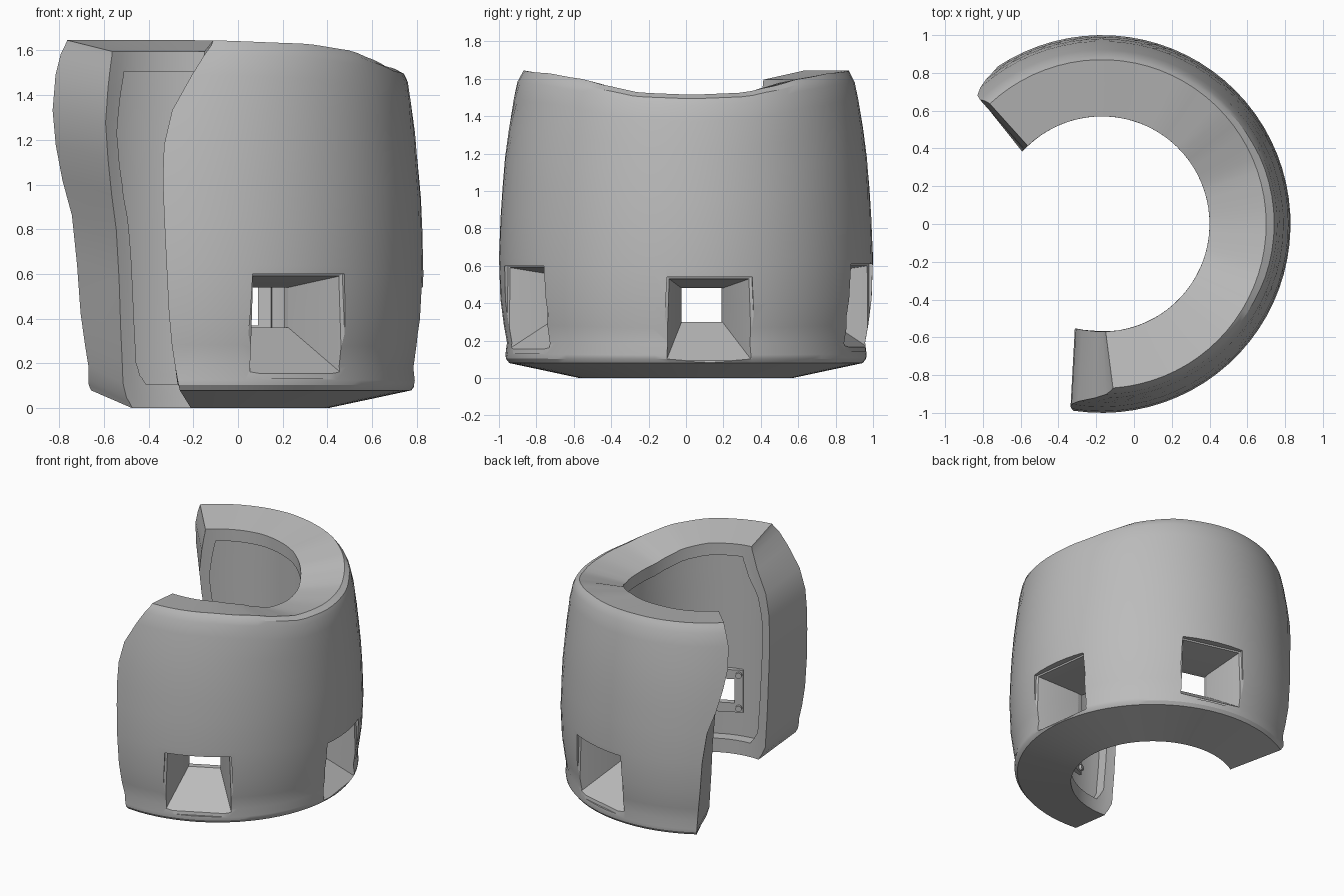
import bpy, bmesh, math
from mathutils import Matrix, Vector

if "Cube" in bpy.data.objects:
    bpy.data.objects.remove(bpy.data.objects["Cube"], do_unlink=True)

grey = bpy.data.materials.new("plain grey")
grey.use_nodes = True
grey.diffuse_color = (0.5, 0.5, 0.5, 1)
grey.node_tree.nodes["Principled BSDF"].inputs["Base Color"].default_value = (0.5, 0.5, 0.5, 1)

CX = -0.17      # centre of the ring in x
INNER = 0.57    # inner radius of the flanges
PANEL = 0.65    # radius of the recessed inner panel
SEGMENTS = 48
LEVELS = [0, .015, .03, .07, .13, .22, .36, .5, .6, .7, .8, .9, .96, .985, 1]

# Curves read by height or by angle; the ends have an outer and an inner edge
WALL = [(.08, .945), (.11, .967), (.2, .957), (.3, .977), (.45, .995), (.65, 1),
        (.9, .99), (1.15, .97), (1.4, .94), (1.55, .91), (1.645, .885)]
FRONT_OUTER = [(0, .09), (.16, .12), (.4, .14), (.8, .16), (1.1, .17), (1.3, .13), (1.5, .03), (1.64, -.06)]
FRONT_INNER = [(0, .04), (.1, .1), (.4, .12), (.8, .14), (1.1, .145), (1.3, .11), (1.5, .02), (1.64, -.02)]
BACK_OUTER = [(0, 121), (.5, 123), (.75, 124), (1, 129), (1.28, 134), (1.5, 134.5), (1.64, 133)]
BACK_INNER = [(0, 122), (.08, 127), (.5, 129), (.75, 130), (1, 134), (1.28, 138), (1.5, 136), (1.64, 133.5)]
TOP = [(0, 1.515), (18, 1.525), (30, 1.56), (42, 1.6), (60, 1.63), (90, 1.645)]


def curve(points, x):
    if x <= points[0][0]:
        return points[0][1]
    for (a, p), (b, q) in zip(points, points[1:]):
        if x <= b:
            t = (x - a) / (b - a)
            t = t * t * (3 - 2 * t) * 0.4 + t * 0.6
            return p + (q - p) * t
    return points[-1][1]


def finish(obj):
    obj.data.materials.clear()
    obj.data.materials.append(grey)
    bpy.ops.object.select_all(action='DESELECT')
    obj.select_set(True)
    bpy.context.view_layer.objects.active = obj
    bpy.ops.object.shade_smooth_by_angle(angle=math.radians(30))


def from_bmesh(bm, name):
    bmesh.ops.recalc_face_normals(bm, faces=bm.faces)
    mesh = bpy.data.meshes.new(name)
    bm.to_mesh(mesh)
    bm.free()
    obj = bpy.data.objects.new(name, mesh)
    bpy.context.collection.objects.link(obj)
    return obj


def subtract(obj, cutter):
    cutter.hide_render = True
    mod = obj.modifiers.new("cut", 'BOOLEAN')
    mod.operation = 'DIFFERENCE'
    mod.solver = 'EXACT'
    mod.object = cutter
    bpy.context.view_layer.objects.active = obj
    bpy.ops.object.modifier_apply(modifier=mod.name)
    bpy.data.objects.remove(cutter, do_unlink=True)


def span_point(s, r, front, back, z):
    """Point at share s of the way round, between the front and back ends."""
    ang = front + (back - front) * s
    a = math.radians(ang)
    return Vector((CX + r * math.cos(a), r * math.sin(a), z)), curve(TOP, abs(ang - 2))


def shell_point(s, lev, outer):
    z_nom = lev * 1.645
    r = curve(WALL, z_nom) if outer else INNER
    front = -90 - math.degrees(math.asin(curve(FRONT_OUTER if outer else FRONT_INNER, z_nom) / r))
    back = curve(BACK_OUTER if outer else BACK_INNER, z_nom)
    top = span_point(s, r, front, back, 0)[1]
    if outer:
        z = 0.08 + (top - 0.08) * lev
        r = 0.87 if lev == 1 else curve(WALL, z) - (0.008 if lev == .985 else 0)
    else:
        z = (top - 0.05) * lev
    return span_point(s, r, front, back, z)[0]


def recess_point(s, lev, outer):
    wall, z_nom = 0.07, lev * 1.645
    r = PANEL if outer else 0.45
    front = -90 - math.degrees(math.asin((curve(FRONT_INNER, z_nom) - wall) / r))
    back = curve(BACK_INNER, z_nom) - math.degrees(wall / r)
    top = span_point(s, r, front, back, 0)[1] - 0.14
    return span_point(s, r, front, back, 0.105 + (top - 0.105) * lev)[0]


def sweep(name, point):
    bm = bmesh.new()
    grid = [[[bm.verts.new(point(i / SEGMENTS, lev, outer)) for lev in LEVELS]
             for outer in (True, False)] for i in range(SEGMENTS + 1)]
    n = len(LEVELS)
    for a, b in zip(grid, grid[1:]):
        for side in (0, 1):
            for k in range(n - 1):
                bm.faces.new((a[side][k], b[side][k], b[side][k + 1], a[side][k + 1]))
        for k in (0, n - 1):
            bm.faces.new((a[0][k], b[0][k], b[1][k], a[1][k]))
    for e in (grid[0], grid[-1]):
        for k in range(n - 1):
            bm.faces.new((e[0][k], e[0][k + 1], e[1][k + 1], e[1][k]))
    return from_bmesh(bm, name)


def window_cutter(frame, rings):
    """Tapered tunnel; each ring is (radius, lower half width, upper half width, bottom, top)."""
    bm = bmesh.new()
    loops = [[bm.verts.new(frame @ Vector(c)) for c in
              ((r, -wb, b), (r, wb, b), (r, wt, t), (r, -wt, t))] for r, wb, wt, b, t in rings]
    for p, q in zip(loops, loops[1:]):
        for k in range(4):
            m = (k + 1) % 4
            bm.faces.new((p[k], p[m], q[m], q[k]))
    bm.faces.new(loops[0])
    bm.faces.new(loops[-1])
    return from_bmesh(bm, "window_cutter")


def add_box(bm, frame, centre, size):
    bmesh.ops.create_cube(bm, size=1, matrix=frame @ Matrix.Translation(centre)
                          @ Matrix.Diagonal((*size, 1)))


# C-shaped shell with a recessed panel on its inner side
shell = sweep("curved_shell", shell_point)
subtract(shell, sweep("recess_cutter", recess_point))

# Three tapered windows with a stepped lip, each with a bolted frame on the inside
LIP = (.25, .23, .072, .54)
STEP = (.23, .215, .095, .53)
HOLE = (.11, .11, .3, .48)
RINGS = [(1.06, *LIP), (.95, *LIP), (.945, *STEP), (.655, *HOLE), (.5, *HOLE)]
for label, angle, lift in (("front", -63, .06), ("side", 7.5, 0), ("back", 75.5, .07)):
    frame = Matrix.Translation((CX, 0, lift)) @ Matrix.Rotation(math.radians(angle), 4, 'Z')
    subtract(shell, window_cutter(frame, RINGS))

    bm = bmesh.new()
    for side in (-1, 1):
        add_box(bm, frame, (.63, side * .14, .39), (.04, .06, .32))
        add_box(bm, frame, (.63, 0, .39 + side * .125), (.04, .22, .07))
        for up in (-1, 1):
            turn = Matrix.Translation((.605, side * .14, .39 + up * .125)) @ Matrix.Rotation(math.pi / 2, 4, 'Y')
            bmesh.ops.create_cone(bm, cap_ends=True, segments=12, radius1=.022, radius2=.022,
                                  depth=.03, matrix=frame @ turn)
    finish(from_bmesh(bm, label + "_window_frame"))

finish(shell)
